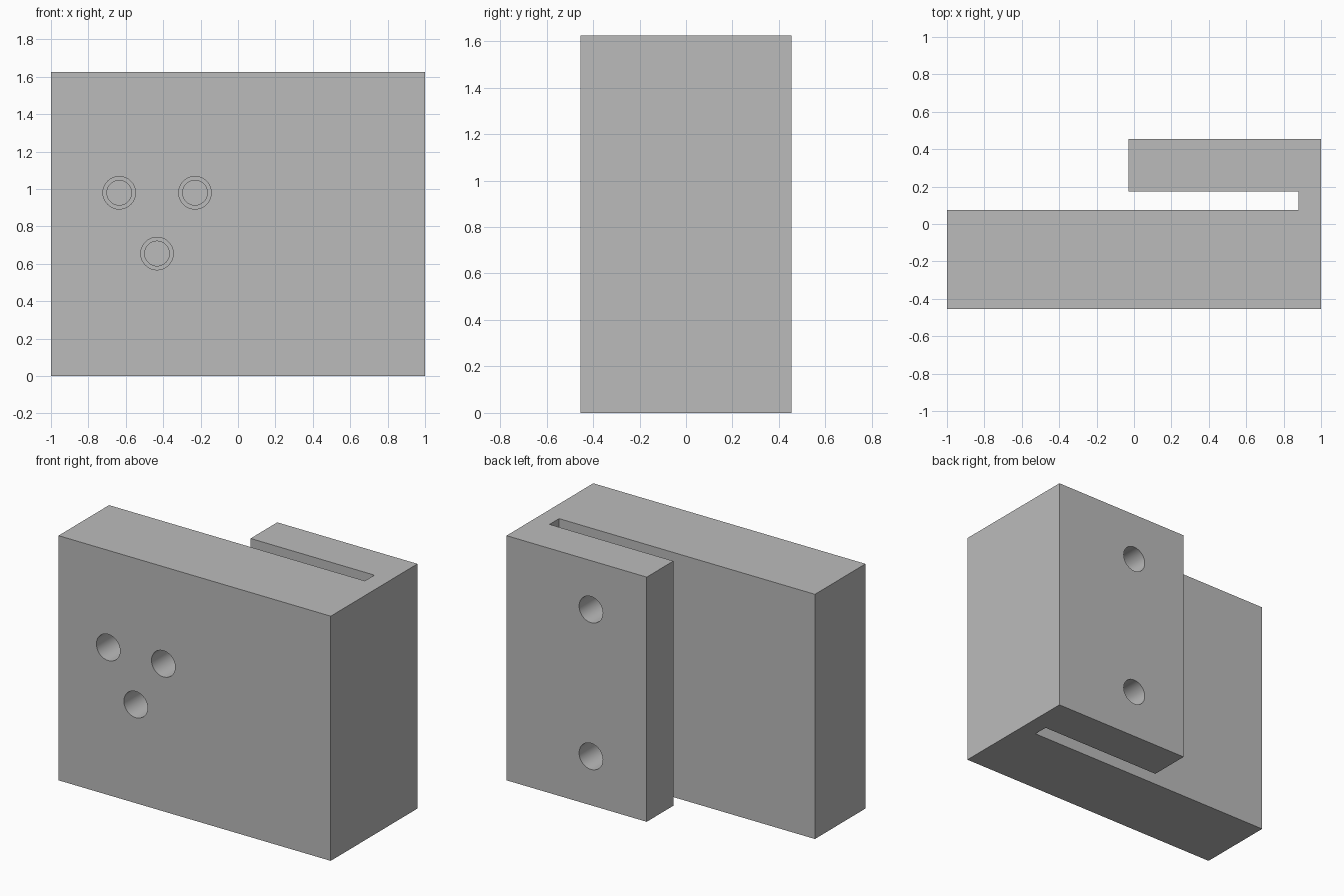
import bpy
import bmesh
import math

cube = bpy.data.objects.get("Cube")
if cube:
    bpy.data.objects.remove(cube, do_unlink=True)

HEIGHT = 1.625
HALF_DEPTH = 0.455

grey = bpy.data.materials.new("plain grey")
grey.use_nodes = True
colour = (0.5, 0.5, 0.5, 1)
grey.diffuse_color = colour
grey.node_tree.nodes["Principled BSDF"].inputs["Base Color"].default_value = colour


def extrude_profile(name, points, height):
    """Closed plan outline raised straight up from the ground."""
    bm = bmesh.new()
    face = bm.faces.new([bm.verts.new((x, y, 0)) for x, y in points])
    raised = bmesh.ops.extrude_face_region(bm, geom=[face])["geom"]
    verts = [v for v in raised if isinstance(v, bmesh.types.BMVert)]
    bmesh.ops.translate(bm, verts=verts, vec=(0, 0, height))
    bmesh.ops.recalc_face_normals(bm, faces=bm.faces)
    mesh = bpy.data.meshes.new(name)
    bm.to_mesh(mesh)
    bm.free()
    obj = bpy.data.objects.new(name, mesh)
    bpy.context.collection.objects.link(obj)
    return obj


def drill(target, x, z, radius, y_start, y_end):
    """Cut a round hole along y."""
    bpy.ops.mesh.primitive_cylinder_add(
        vertices=64, radius=radius, depth=abs(y_end - y_start),
        location=(x, (y_start + y_end) / 2, z), rotation=(math.pi / 2, 0, 0))
    cutter = bpy.context.object
    cutter.name = "hole_cutter"
    cutter.hide_render = True
    cutter.data.materials.append(grey)
    mod = target.modifiers.new("hole", "BOOLEAN")
    mod.operation = "DIFFERENCE"
    mod.solver = "EXACT"
    mod.object = cutter
    bpy.context.view_layer.objects.active = target
    bpy.ops.object.modifier_apply(modifier=mod.name)
    bpy.data.objects.remove(cutter, do_unlink=True)


def stepped_hole(target, x, z, side, wide_depth, full_depth):
    """Wide bore from the front (-1) or back (+1), then a narrower one."""
    outside = side * (HALF_DEPTH + 0.05)
    drill(target, x, z, 0.087, outside, side * (HALF_DEPTH - wide_depth))
    drill(target, x, z, 0.066, outside, side * (HALF_DEPTH - full_depth))


# Thick front block folded round a slot into a shorter rear plate
block = extrude_profile("slotted_block", [
    (-1, -HALF_DEPTH), (1, -HALF_DEPTH), (1, HALF_DEPTH), (-0.03, HALF_DEPTH),
    (-0.03, 0.175), (0.88, 0.175), (0.88, 0.075), (-1, 0.075)], HEIGHT)
block.data.materials.append(grey)

# Triangle of blind holes in the front
for x, z in [(-0.635, 0.98), (-0.23, 0.98), (-0.433, 0.655)]:
    stepped_hole(block, x, z, -1, 0.24, 0.36)

# Pair of mounting holes through the rear plate into the slot
for z in (0.325, HEIGHT - 0.325):
    stepped_hole(block, 0.38, z, 1, 0.22, 0.31)

bpy.ops.object.select_all(action="DESELECT")
block.select_set(True)
bpy.context.view_layer.objects.active = block
bpy.ops.object.shade_smooth_by_angle(angle=math.radians(30))
